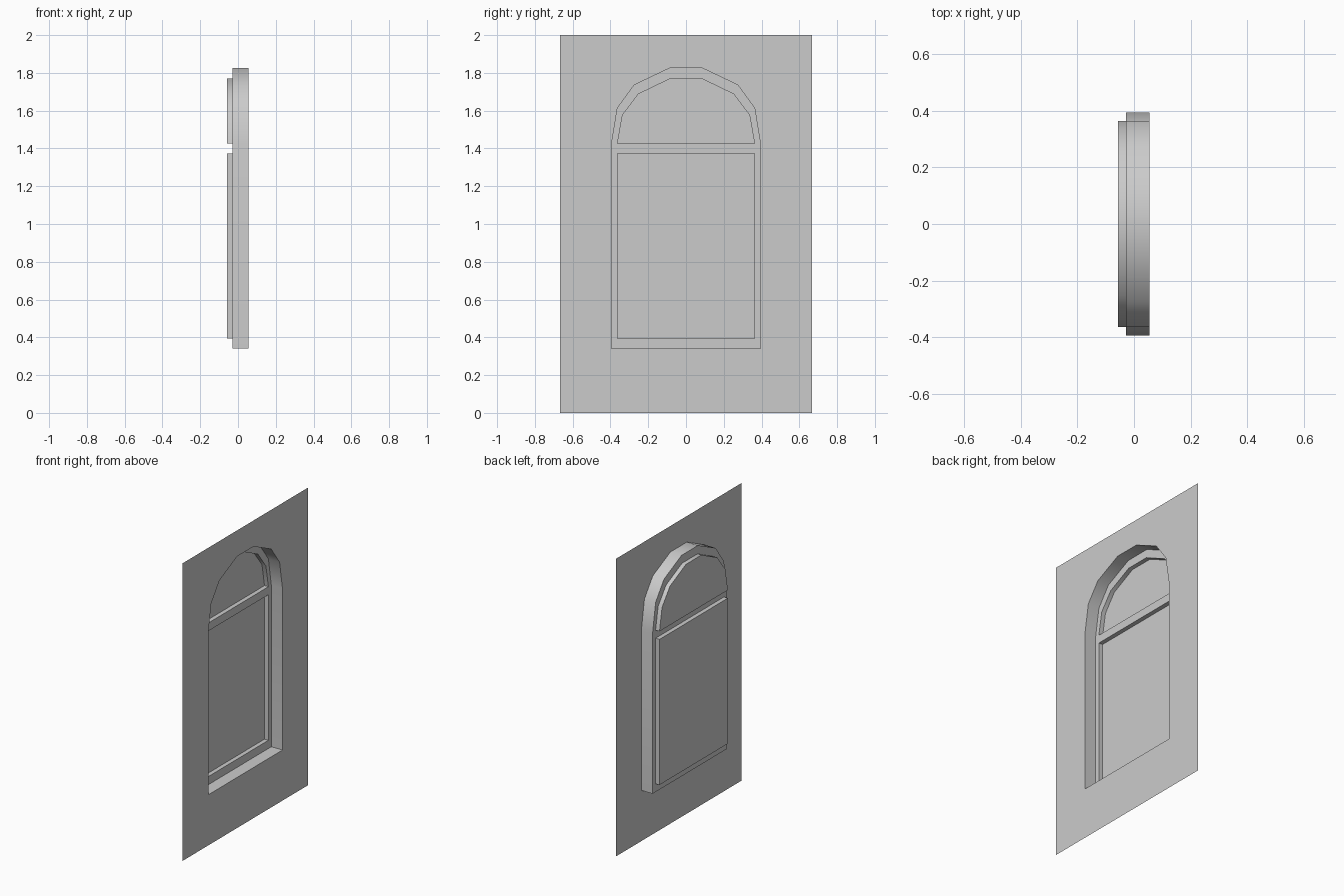
import bpy, bmesh, math

if "Cube" in bpy.data.objects:
    bpy.data.objects.remove(bpy.data.objects["Cube"])

WALL_X, FRAME_X, GLASS_X = 0.055, -0.028, -0.057


def rect(hw, z0, z1):
    return [(-hw, z0), (hw, z0), (hw, z1), (-hw, z1)]


def arch(bottom, right):
    # mirrored arch outline, counter-clockwise seen from +x
    pts = ([(right[0][0], bottom)] if bottom < right[0][1] else []) + right
    return pts + [(-y, z) for y, z in reversed(pts)]


def finish(name, bm, angle=35):
    me = bpy.data.meshes.new(name)
    bm.to_mesh(me)
    bm.free()
    ob = bpy.data.objects.new(name, me)
    bpy.context.collection.objects.link(ob)
    bpy.ops.object.select_all(action='DESELECT')
    ob.select_set(True)
    bpy.context.view_layer.objects.active = ob
    bpy.ops.object.shade_smooth_by_angle(angle=math.radians(angle))
    return ob


def sheet(name, x, loops):
    # flat sheet facing +x; first loop is the outline, the rest are holes
    bm = bmesh.new()
    for loop in loops:
        vs = [bm.verts.new((x, y, z)) for y, z in loop]
        for i, v in enumerate(vs):
            bm.edges.new((v, vs[(i + 1) % len(vs)]))
    bmesh.ops.triangle_fill(bm, edges=bm.edges[:], use_beauty=True, normal=(1, 0, 0))
    bm.normal_update()
    bmesh.ops.reverse_faces(bm, faces=[f for f in bm.faces if f.normal.x < 0])
    return finish(name, bm)


def reveal(name, loop, x_front, x_back):
    # band running back from an opening, facing into the opening
    bm = bmesh.new()
    f = [bm.verts.new((x_front, y, z)) for y, z in loop]
    b = [bm.verts.new((x_back, y, z)) for y, z in loop]
    n = len(loop)
    for i in range(n):
        j = (i + 1) % n
        bm.faces.new((f[i], f[j], b[j], b[i]))
    return finish(name, bm)


opening = arch(0.34, [(0.394, 1.425), (0.363, 1.614), (0.274, 1.736), (0.087, 1.825)])
fanlight = arch(1.427, [(0.363, 1.427), (0.336, 1.577), (0.252, 1.688), (0.082, 1.77)])
lower = rect(0.363, 0.395, 1.373)

# Wall with arched opening, and the deep reveal
sheet("wall", WALL_X, [rect(0.667, 0, 2), opening])
reveal("window_reveal", opening, WALL_X, FRAME_X)

# Window frame with two panes set further back
sheet("window_frame", FRAME_X, [opening, fanlight, lower])
for label, pane in (("fanlight", fanlight), ("lower", lower)):
    reveal(label + "_pane_edge", pane, FRAME_X, GLASS_X)
    sheet(label + "_pane", GLASS_X, [pane])
